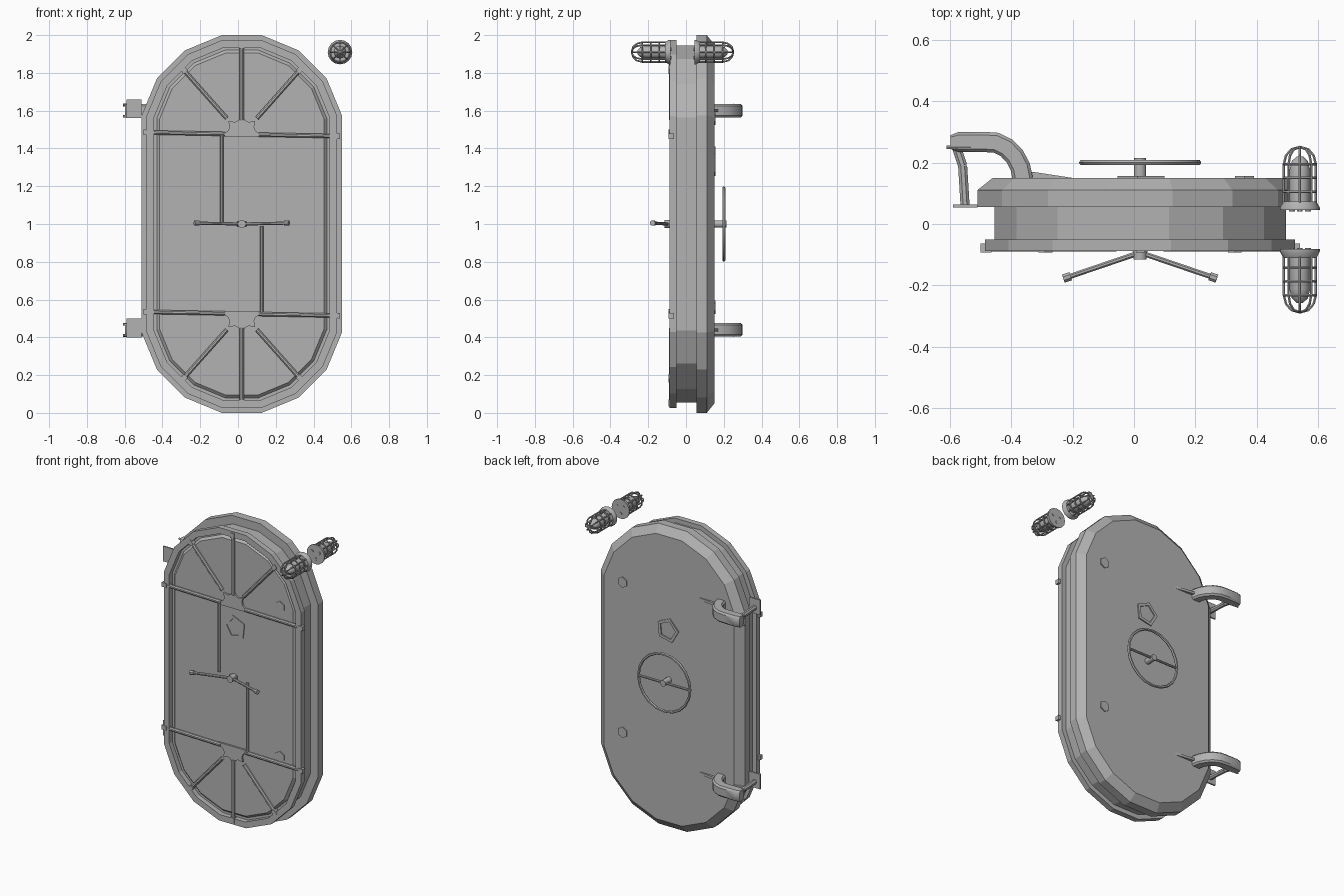
import bpy, bmesh, math
from mathutils import Vector

if "Cube" in bpy.data.objects:
    bpy.data.objects.remove(bpy.data.objects["Cube"])

CX, CZ = 0.02, 1.0
steel = bpy.data.materials.new("steel grey")
steel.diffuse_color = (0.45, 0.45, 0.45, 1)
steel.use_nodes = True
steel.node_tree.nodes["Principled BSDF"].inputs["Base Color"].default_value = steel.diffuse_color


def make(name, bm, smooth=False):
    bmesh.ops.recalc_face_normals(bm, faces=bm.faces)
    me = bpy.data.meshes.new(name)
    bm.to_mesh(me)
    bm.free()
    me.materials.append(steel)
    ob = bpy.data.objects.new(name, me)
    bpy.context.collection.objects.link(ob)
    if smooth:
        bpy.context.view_layer.objects.active = ob
        ob.select_set(True)
        bpy.ops.object.shade_smooth_by_angle(angle=math.radians(40))
        ob.select_set(False)
    return ob


def loft(bm, loops, cap=True, closed=False):
    rows = [[bm.verts.new(p) for p in lp] for lp in loops]
    n = len(rows[0])
    pairs = list(zip(rows, rows[1:])) + ([(rows[-1], rows[0])] if closed else [])
    for a, b in pairs:
        for i in range(n):
            j = (i + 1) % n
            bm.faces.new((a[i], a[j], b[j], b[i]))
    if cap and not closed:
        bm.faces.new(rows[0])
        bm.faces.new(rows[-1])


def oval(r, y):
    """Faceted door outline: two half circles joined by straight sides."""
    pts = []
    for k in range(16):
        a = math.radians(11.25 + 22.5 * k)
        R = r / math.cos(math.radians(11.25))
        pts.append((CX + R * math.cos(a), y, CZ + (0.47 if k < 8 else -0.47) + R * math.sin(a)))
    return pts


def rod(bm, a, b, r, n=8, r2=None):
    a, b = Vector(a), Vector(b)
    q = (b - a).to_track_quat('Z', 'Y')
    loops = []
    for p, rr in ((a, r), (b, r if r2 is None else r2)):
        loops.append([p + q @ Vector((rr * math.cos(t), rr * math.sin(t), 0))
                      for t in [2 * math.pi * (i + 0.5) / n for i in range(n)]])
    loft(bm, loops)


def box(bm, c, s):
    x, y, z = [v / 2 for v in s]
    loft(bm, [[Vector(c) + Vector((sx * x, d * y, sz * z))
               for sx, sz in ((-1, -1), (1, -1), (1, 1), (-1, 1))] for d in (-1, 1)])


def torus(bm, c, R, r, n=16, m=6):
    c = Vector(c)
    loops = []
    for j in range(m):
        t = 2 * math.pi * j / m
        q = R + r * math.cos(t)
        loops.append([c + Vector((q * math.cos(2 * math.pi * i / n), r * math.sin(t),
                                  q * math.sin(2 * math.pi * i / n))) for i in range(n)])
    loft(bm, loops, closed=True)


# Door body, back leaf and front rim
bm = bmesh.new()
loft(bm, [oval(0.435, -0.07), oval(0.45, -0.055), oval(0.475, -0.055), oval(0.475, 0.055)])
make("door_body", bm)
bm = bmesh.new()
loft(bm, [oval(0.53, 0.055), oval(0.53, 0.11), oval(0.48, 0.15)])
make("back_leaf", bm)
bm = bmesh.new()
loft(bm, [oval(0.505, -0.05), oval(0.505, -0.088), oval(0.465, -0.088), oval(0.465, -0.05)], closed=True)
make("front_rim", bm)

# Fans of locking bars, the lower one is the upper turned half round
bars, blocks, plates = bmesh.new(), bmesh.new(), bmesh.new()
Y = -0.078
for s in (1, -1):
    def P(x, z, y=Y):
        return (CX + s * x, y, CZ + s * z)
    fan = [((-0.09, 0.477), (-0.52, 0.485)), ((-0.08, 0.56), (-0.32, 0.83)),
           ((0, 0.55), (0, 0.965)), ((0.08, 0.56), (0.32, 0.83)), ((0.09, 0.473), (0.52, 0.465))]
    for a, b in fan:
        rod(bars, P(*a), P(*b), 0.012)
        d = (Vector(b) - Vector(a)).normalized() * 0.035
        rod(blocks, P(b[0] - d.x, b[1] - d.y), P(*b), 0.02, 4)
    rod(bars, P(-0.105, 0.48), P(-0.105, 0.01), 0.01)
    # Scalloped linkage plate
    edge = [(-0.11, 0.46)]
    for i in range(13):
        t = math.pi * (1 - i / 12)
        r = 0.1 if i % 3 == 0 else 0.075
        edge.append((r * math.cos(t), 0.475 + r * math.sin(t)))
    edge.append((0.11, 0.46))
    loft(plates, [[P(x, z, y) for x, z in edge] for y in (-0.082, -0.066)])
make("locking_bars", bars, True)
make("bar_ends", blocks)
make("linkage_plates", plates)

# Front lever handle
bm = bmesh.new()
rod(bm, (CX, -0.06, CZ), (CX, -0.115, CZ), 0.022, 12)
rod(bm, (CX - 0.025, -0.075, CZ), (CX + 0.025, -0.075, CZ), 0.015)
for s in (-1, 1):
    tip = Vector((CX + s * 0.25, -0.178, CZ + 0.005))
    d = Vector((s * 0.25, -0.085, 0)).normalized()
    rod(bm, (CX, -0.093, CZ), tip, 0.009)
    rod(bm, tip - d * 0.025, tip, 0.015)
make("front_lever", bm, True)

# Back hand wheel
bm = bmesh.new()
torus(bm, (CX, 0.2, CZ), 0.19, 0.009, 20)
rod(bm, (CX - 0.19, 0.2, CZ), (CX + 0.19, 0.2, CZ), 0.008)
rod(bm, (CX, 0.15, CZ), (CX, 0.215, CZ), 0.02, 12)
make("hand_wheel", bm, True)

# Peep hole covers and hexagonal caps on both sides
bm = bmesh.new()
for y0, y1 in ((-0.068, -0.076), (0.148, 0.157)):
    c = Vector((CX + 0.008, 0, 1.33))
    def penta(r, y):
        return [c + Vector((r * math.cos(math.radians(102 + 72 * i)), y,
                            r * math.sin(math.radians(102 + 72 * i)))) for i in range(5)]
    loft(bm, [penta(0.082, y0), penta(0.082, y1), penta(0.06, y1), penta(0.06, y0)], closed=True)
    for z in (0.56, 1.56):
        rod(bm, (0.36, y0, z), (0.36, y1, z), 0.036, 6)
make("door_caps", bm)

# Hinges: curved flat arm, pin rod and wall plate
arm, pin, wall = bmesh.new(), bmesh.new(), bmesh.new()
path = [(-0.362, 0.145), (-0.37, 0.185), (-0.388, 0.22), (-0.415, 0.248), (-0.45, 0.265),
        (-0.49, 0.267), (-0.57, 0.267), (-0.598, 0.267)]
for z in (0.44, 1.6):
    loops = []
    for i, p in enumerate(path):
        a, b = path[max(i - 1, 0)], path[min(i + 1, len(path) - 1)]
        d = Vector((b[0] - a[0], b[1] - a[1], 0)).normalized()
        n = Vector((-d.y, d.x, 0))
        w = 0.022 if i == len(path) - 1 else 0.033
        loops.append([Vector((p[0], p[1], z)) + n * (w * u) + Vector((0, 0, 0.036 * v))
                      for u, v in ((-1, -0.7), (-0.7, -1), (0.7, -1), (1, -0.7),
                                   (1, 0.7), (0.7, 1), (-0.7, 1), (-1, 0.7))])
    loft(arm, loops)
    rod(pin, (-0.578, 0.25, z), (-0.558, 0.19, z), 0.016)
    rod(pin, (-0.558, 0.19, z), (-0.55, 0.06, z), 0.016)
    box(wall, (-0.55, 0.058, z + 0.01), (0.08, 0.01, 0.1))
    for dz in (-0.03, 0.03):
        rod(wall, (-0.61, 0.25, z + dz), (-0.53, 0.25, z + dz), 0.007, 6)
    # Wedge strap on the door
    loft(arm, [[(-0.47, 0.13, z + d), (-0.33, 0.17, z + d), (-0.2, 0.15, z + d), (-0.3, 0.135, z + d)]
               for d in (-0.008, 0.008)])
make("hinge_arms", arm, True)
make("hinge_pins", pin, True)
make("hinge_plates", wall)

# Caged lamps in front and behind
for name, y0, s in (("front_lamp", -0.082, -1), ("back_lamp", 0.045, 1)):
    C = Vector((0.54, y0, 1.91))
    def L(r, t, d):
        return C + Vector((r * math.cos(t), s * d, r * math.sin(t)))
    base, cage = bmesh.new(), bmesh.new()
    loft(base, [[L(r, 2 * math.pi * i / 16, d) for i in range(16)]
                for r, d in ((0.065, 0), (0.065, 0.008), (0.054, 0.028))])
    loft(base, [[L(r, 2 * math.pi * i / 12, d) for i in range(12)]
                for r, d in ((0.034, 0.025), (0.034, 0.13), (0.026, 0.16), (0.01, 0.175))])
    for i in range(3):
        t = 2 * math.pi * i / 3 + 0.5
        rod(base, L(0.03, t, 0.002), L(0.03, t, -0.004), 0.01)
    prof = [(0.052, 0.025), (0.052, 0.15), (0.045, 0.178), (0.028, 0.198), (0, 0.206)]
    for i in range(8):
        t = 2 * math.pi * i / 8
        for a, b in zip(prof, prof[1:]):
            rod(cage, L(a[0], t, a[1]), L(b[0], t, b[1]), 0.0045, 6)
    for d in (0.06, 0.105, 0.15):
        torus(cage, L(0, 0, d), 0.052, 0.0045, 16)
    make(name + "_body", base, True)
    make(name + "_cage", cage, True)
